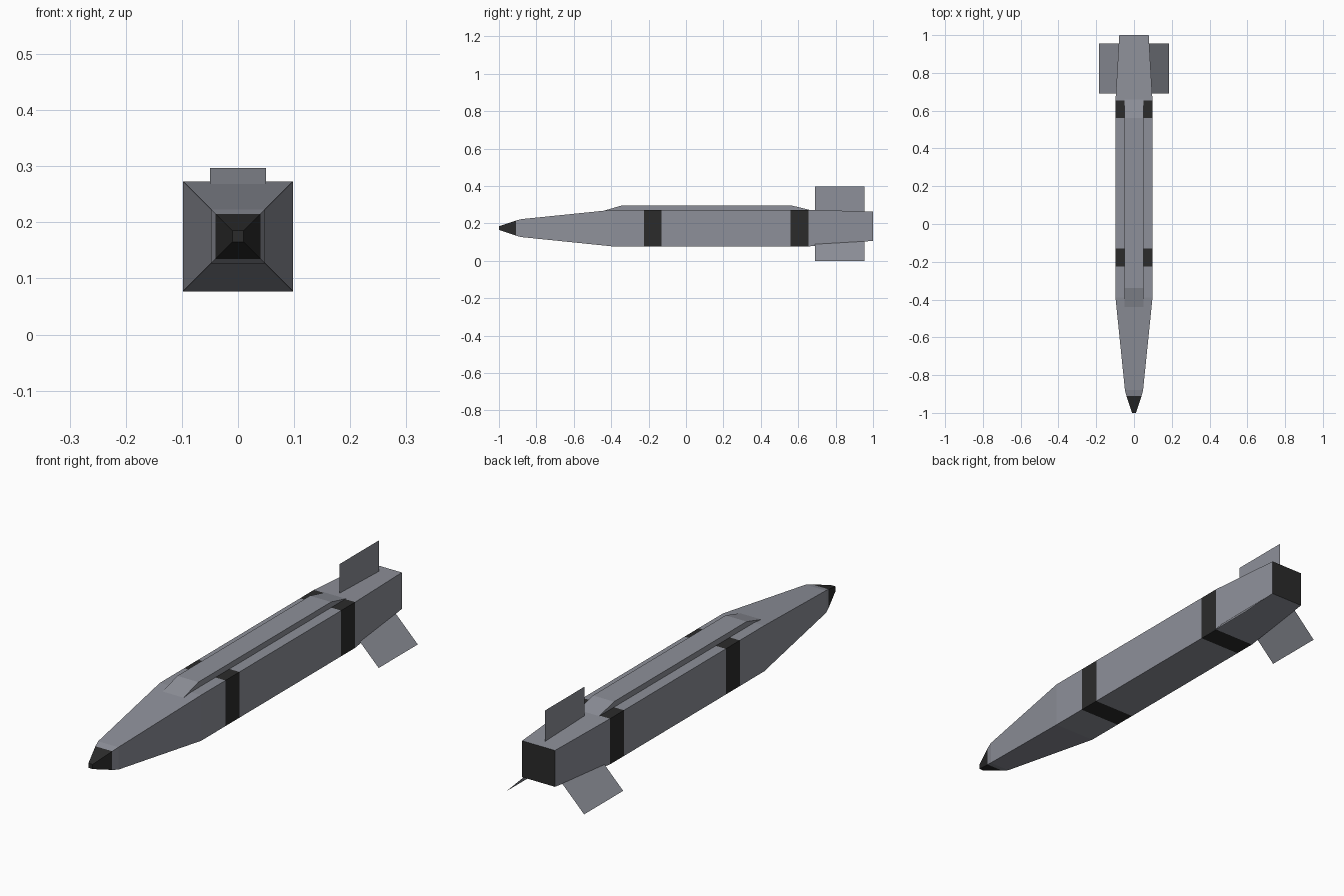
import bpy, bmesh

if "Cube" in bpy.data.objects:
    bpy.data.objects.remove(bpy.data.objects["Cube"])


def material(name, rgb):
    m = bpy.data.materials.new(name)
    m.diffuse_color = (*rgb, 1)
    m.use_nodes = True
    m.node_tree.nodes["Principled BSDF"].inputs["Base Color"].default_value = m.diffuse_color
    return m


grey = material("hull_grey", (0.27, 0.28, 0.32))
dark = material("charcoal", (0.024, 0.024, 0.024))


def finish(bm, name, mats):
    bmesh.ops.recalc_face_normals(bm, faces=bm.faces)
    mesh = bpy.data.meshes.new(name)
    bm.to_mesh(mesh)
    bm.free()
    for m in mats:
        mesh.materials.append(m)
    ob = bpy.data.objects.new(name, mesh)
    bpy.context.collection.objects.link(ob)
    return ob


# Square hull lofted along y: (y, half width, centre z, following segment is dark)
stations = [
    (-1.00, 0.010, 0.175, True),     # nose tip
    (-0.91, 0.040, 0.175, False),
    (-0.88, 0.048, 0.175, False),
    (-0.39, 0.098, 0.175, False),
    (-0.225, 0.098, 0.175, True),    # front band
    (-0.13, 0.098, 0.175, False),
    (0.56, 0.098, 0.175, True),      # rear band
    (0.655, 0.098, 0.175, False),    # tail
    (1.00, 0.078, 0.185, True),
]
bm = bmesh.new()
rings = []
for y, h, cz, _ in stations:
    rings.append([bm.verts.new((sx * h, y, cz + sz * h))
                  for sx, sz in ((-1, -1), (1, -1), (1, 1), (-1, 1))])
for i in range(len(rings) - 1):
    for k in range(4):
        j = (k + 1) % 4
        f = bm.faces.new((rings[i][k], rings[i][j], rings[i + 1][j], rings[i + 1][k]))
        f.material_index = int(stations[i][3])
for ring in (rings[0], rings[-1]):
    bm.faces.new(ring).material_index = 1
finish(bm, "hull", [grey, dark])

# Raised spine with sloped ends
bm = bmesh.new()
profile = [(-0.46, 0.262), (-0.34, 0.297), (0.56, 0.297), (0.68, 0.268)]
sides = [[bm.verts.new((x, y, z)) for y, z in profile] for x in (-0.05, 0.05)]
for s in sides:
    bm.faces.new(s)
for i in range(4):
    j = (i + 1) % 4
    bm.faces.new((sides[0][i], sides[0][j], sides[1][j], sides[1][i]))
finish(bm, "spine", [grey])


# Thin tail fins, one upright and two splayed downwards
def fin(name, root, tip):
    bm = bmesh.new()
    bm.faces.new([bm.verts.new((p[0], y, p[1])) for p, y in
                  ((root, 0.69), (root, 0.955), (tip, 0.955), (tip, 0.69))])
    finish(bm, name, [grey])


fin("top_fin", (0, 0.24), (0, 0.397))
for side, label in ((-1, "left"), (1, "right")):
    fin(label + "_fin", (side * 0.06, 0.125), (side * 0.185, 0))
